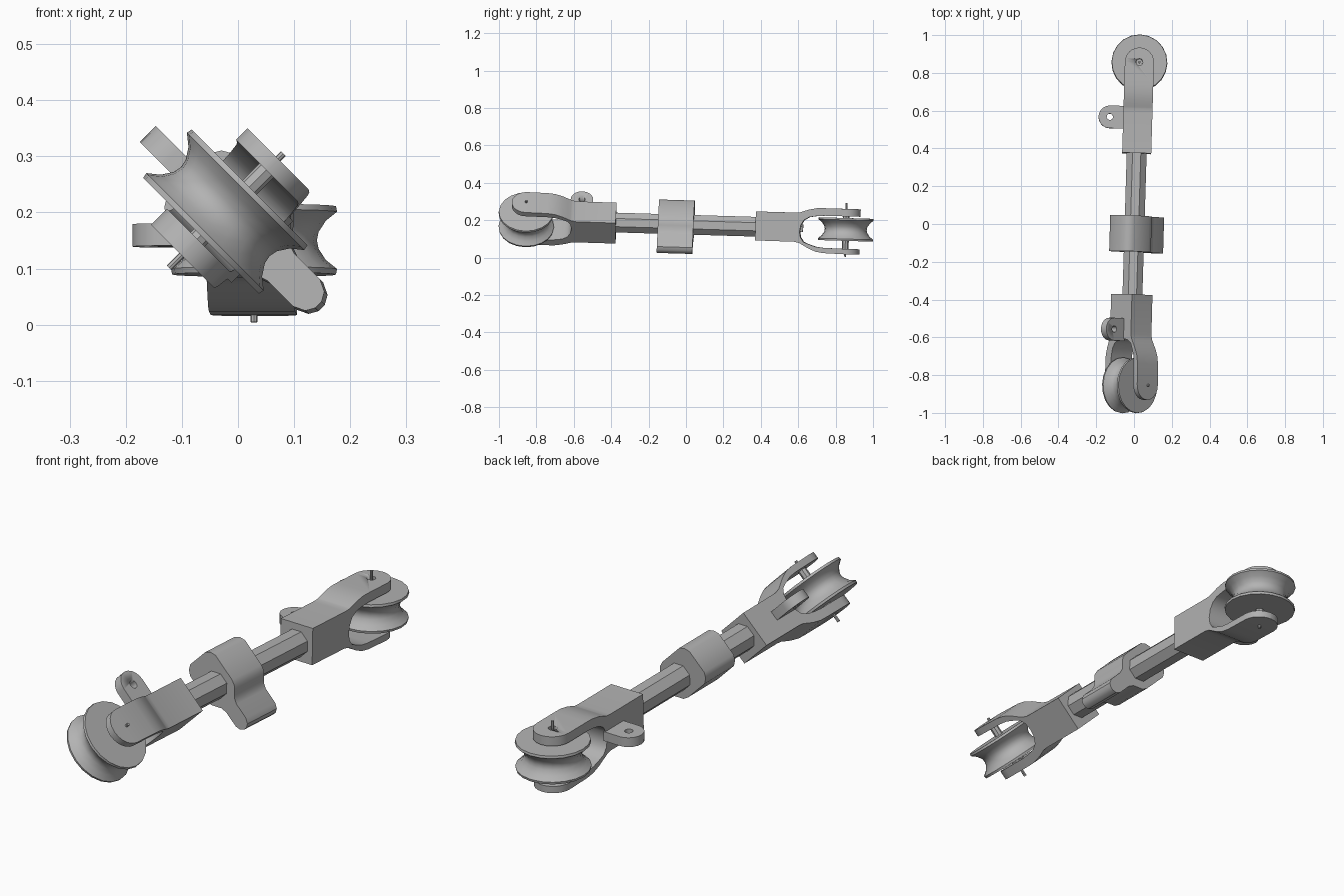
import bpy, bmesh, math
from mathutils import Matrix, Vector

cube = bpy.data.objects.get("Cube")
if cube:
    bpy.data.objects.remove(cube, do_unlink=True)

# Single grey metal
GREY = (0.45, 0.45, 0.45, 1)
metal = bpy.data.materials.new("grey_metal")
metal.use_nodes = True
metal.diffuse_color = GREY
metal.node_tree.nodes["Principled BSDF"].inputs["Base Color"].default_value = GREY

# The long axis runs along local y and is slightly tilted
AXIS = (Matrix.Translation((0.003, 0, 0.176)) @ Matrix.Rotation(-0.03, 4, 'Z')
        @ Matrix.Rotation(-0.03, 4, 'X'))
TURN = Matrix.Rotation(math.radians(45), 4, 'Y')
FLIP = Matrix.Rotation(math.pi, 4, 'X')
PIN_Y = 0.855
HALF = 0.077


def finish(name, bm, matrix, angle=32):
    bmesh.ops.recalc_face_normals(bm, faces=bm.faces)
    mesh = bpy.data.meshes.new(name)
    bm.to_mesh(mesh)
    bm.free()
    mesh.materials.append(metal)
    obj = bpy.data.objects.new(name, mesh)
    bpy.context.collection.objects.link(obj)
    obj.matrix_world = matrix
    bpy.ops.object.select_all(action='DESELECT')
    obj.select_set(True)
    bpy.context.view_layer.objects.active = obj
    bpy.ops.object.shade_smooth_by_angle(angle=math.radians(angle))
    return obj


def extrude(points, vector):
    """Prism from a closed outline."""
    bm = bmesh.new()
    face = bm.faces.new([bm.verts.new(p) for p in points])
    new = bmesh.ops.extrude_face_region(bm, geom=[face], use_keep_orig=True)["geom"]
    bmesh.ops.translate(bm, vec=vector, verts=[v for v in new if isinstance(v, bmesh.types.BMVert)])
    return bm


def lathe(profile, sides, centre):
    """Solid of revolution about z from (radius, height) points."""
    bm = bmesh.new()
    rings = []
    for r, z in profile:
        rings.append([bm.verts.new((centre[0] + r * math.cos(2 * math.pi * i / sides),
                                    centre[1] + r * math.sin(2 * math.pi * i / sides), z))
                      for i in range(sides)])
    for a, b in zip(rings, rings[1:]):
        for i in range(sides):
            j = (i + 1) % sides
            bm.faces.new((a[i], a[j], b[j], b[i]))
    bm.faces.new(rings[0])
    bm.faces.new(rings[-1])
    return bm


def drill(obj, centre, radius, low, high, matrix):
    cutter = finish("hole_cutter", lathe([(radius, low), (radius, high)], 12, centre), matrix)
    cutter.hide_render = True
    mod = obj.modifiers.new("hole", 'BOOLEAN')
    mod.operation = 'DIFFERENCE'
    mod.solver = 'EXACT'
    mod.object = cutter
    bpy.context.view_layer.objects.active = obj
    bpy.ops.object.modifier_apply(modifier=mod.name)
    bpy.data.objects.remove(cutter, do_unlink=True)


def loft(bm, stations):
    """Rectangular sections (y, low, high, half width) joined along y."""
    rings = [[bm.verts.new(c) for c in ((-h, y, lo), (h, y, lo), (h, y, hi), (-h, y, hi))]
             for y, lo, hi, h in stations]
    for a, b in zip(rings, rings[1:]):
        for i in range(4):
            j = (i + 1) % 4
            bm.faces.new((a[i], a[j], b[j], b[i]))
    bm.faces.new(rings[0])
    bm.faces.new(rings[-1])


# Fork side shape: y, outer top, inner top, inner bottom, outer bottom
SPLIT = -0.02
FORK = [(0.374, 0.082, SPLIT, SPLIT, -0.073), (0.585, 0.082, SPLIT, SPLIT, -0.074),
        (0.61, 0.084, SPLIT, SPLIT, -0.08), (0.616, 0.086, 0.015, -0.05, -0.083),
        (0.632, 0.092, 0.043, -0.073, -0.092), (0.66, 0.101, 0.06, -0.085, -0.108),
        (0.70, 0.109, 0.067, -0.098, -0.124), (0.74, 0.11, 0.07, -0.102, -0.13),
        (PIN_Y, 0.11, 0.07, -0.104, -0.133)]


def pulley_end(side, matrix):
    # Fork with two rounded arms
    rows = [(*row, HALF) for row in FORK]
    for k in range(1, 7):
        a = math.radians(14.5 * k)
        rows.append((PIN_Y + HALF * math.sin(a), *FORK[-1][1:], HALF * math.cos(a)))
    bm = bmesh.new()
    loft(bm, [(y, it, ot, h) for y, ot, it, ib, ob, h in rows])
    loft(bm, [(y, ob, ib, h) for y, ot, it, ib, ob, h in rows])
    inner = [f for f in bm.faces
             if all(abs(v.co.z - SPLIT) < 1e-5 and v.co.y < 0.611 for v in f.verts)]
    bmesh.ops.delete(bm, geom=inner, context='FACES')
    bmesh.ops.remove_doubles(bm, verts=bm.verts, dist=1e-5)
    fork = finish(side + "_fork", bm, matrix)
    drill(fork, (0, PIN_Y), 0.018, 0.04, 0.2, matrix)

    # Grooved wheel
    finish(side + "_pulley", lathe([(0.146, -0.061), (0.148, -0.051), (0.128, -0.035),
                                    (0.115, -0.015), (0.112, 0), (0.115, 0.015), (0.128, 0.035),
                                    (0.148, 0.051), (0.146, 0.061)], 20, (0, PIN_Y)), matrix)

    # Pin and its spacers
    finish(side + "_pin", lathe([(0.006, -0.146), (0.006, 0.142)], 8, (0, PIN_Y)), matrix)
    for label, lo, hi in (("upper", 0.06, 0.075), ("lower", -0.105, -0.06)):
        finish(f"{side}_{label}_spacer", lathe([(0.018, lo), (0.018, hi)], 8, (0, PIN_Y)), matrix)

    # Side lug with a hole
    cx, cy, r = -0.148, 0.563, 0.06
    outline = [(-0.07, cy + r, -0.02)]
    for k in range(11):
        a = math.radians(90 + 18 * k)
        outline.append((cx + r * math.cos(a), cy + r * math.sin(a), -0.02))
    outline.append((-0.07, cy - r, -0.02))
    lug = finish(side + "_lug", extrude(outline, Vector((0, 0, 0.04))), matrix)
    drill(lug, (cx, cy), 0.017, -0.1, 0.1, matrix)


pulley_end("back", AXIS)
pulley_end("front", AXIS @ TURN @ FLIP)

# Octagonal rod joining the forks
octagon = [(0.057 * math.cos(math.radians(22.5 + 45 * i)), -0.4,
            0.057 * math.sin(math.radians(22.5 + 45 * i))) for i in range(8)]
finish("rod", extrude(octagon, Vector((0, 0.8, 0))), AXIS)

# Clamp block that narrows to a rounded tongue
half = [(-0.125, 0.05), (-0.112, 0.072), (-0.09, 0.085), (0.025, 0.085), (0.05, 0.078),
        (0.068, 0.06), (0.085, 0.043), (0.11, 0.034), (0.175, 0.034), (0.196, 0.024),
        (0.205, 0.008)]
section = half + [(p, -q) for p, q in reversed(half)]
finish("clamp", extrude([(p, -0.148, q) for p, q in section], Vector((0, 0.19, 0))), AXIS @ TURN)
